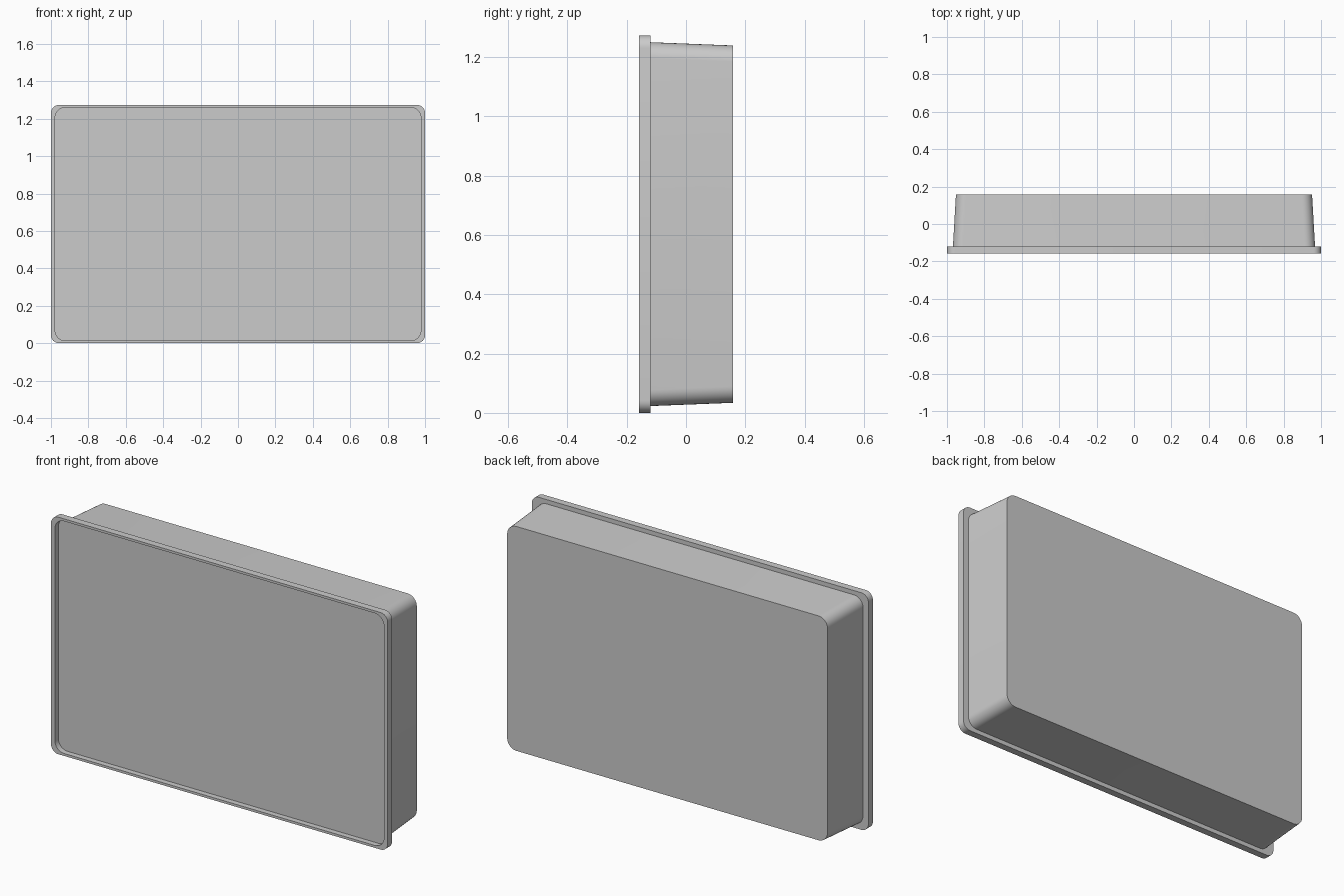
import bpy, bmesh, math

if "Cube" in bpy.data.objects:
    bpy.data.objects.remove(bpy.data.objects["Cube"])

W, H, D = 2.0, 1.273, 0.316   # overall width, height, depth
SEG = 8                       # segments per rounded corner


def rounded_ring(bm, y, inset_x, inset_z, r):
    """Rounded rectangle in the xz plane at depth y, inset from the overall outline."""
    hx, hz = W / 2 - inset_x - r, H / 2 - inset_z - r
    ring = []
    for q, (sx, sz) in enumerate([(1, 1), (-1, 1), (-1, -1), (1, -1)]):
        for i in range(SEG + 1):
            a = math.pi / 2 * (q + i / SEG)
            ring.append(bm.verts.new((sx * hx + r * math.cos(a), y,
                                      H / 2 + sz * hz + r * math.sin(a))))
    return ring


def loft(name, sections, cap_start=False, cap_end=False):
    bm = bmesh.new()
    rings = [rounded_ring(bm, *s) for s in sections]
    for a, b in zip(rings, rings[1:]):
        n = len(a)
        for i in range(n):
            j = (i + 1) % n
            bm.faces.new((a[i], b[i], b[j], a[j]))
    if cap_start:
        bm.faces.new(rings[0])
    if cap_end:
        bm.faces.new(rings[-1][::-1])
    bmesh.ops.recalc_face_normals(bm, faces=bm.faces)
    # Face outwards: the cap must point along its end of the y axis
    bm.faces.ensure_lookup_table()
    cap = bm.faces[-1]
    if (cap.normal.y > 0) == cap_start:
        bmesh.ops.reverse_faces(bm, faces=bm.faces)
    me = bpy.data.meshes.new(name)
    bm.to_mesh(me)
    bm.free()
    ob = bpy.data.objects.new(name, me)
    bpy.context.collection.objects.link(ob)
    bpy.ops.object.select_all(action='DESELECT')
    ob.select_set(True)
    bpy.context.view_layer.objects.active = ob
    bpy.ops.object.shade_smooth_by_angle(angle=math.radians(30))
    return ob


FRONT, BACK, LIP = -D / 2, D / 2, -0.12

# Front rim: recessed panel, recess wall, front lip, outer edge, back of lip
loft("front_rim", [
    (FRONT + 0.03, 0.022, 0.013, 0.055),
    (FRONT, 0.022, 0.013, 0.055),
    (FRONT, 0.0, 0.0, 0.042),
    (LIP, 0.0, 0.0, 0.042),
    (LIP, 0.032, 0.023, 0.055),
], cap_start=True)

# Tapered case behind the rim with a flat back
loft("case_body", [
    (LIP, 0.032, 0.023, 0.055),
    (BACK, 0.048, 0.034, 0.055),
], cap_end=True)
